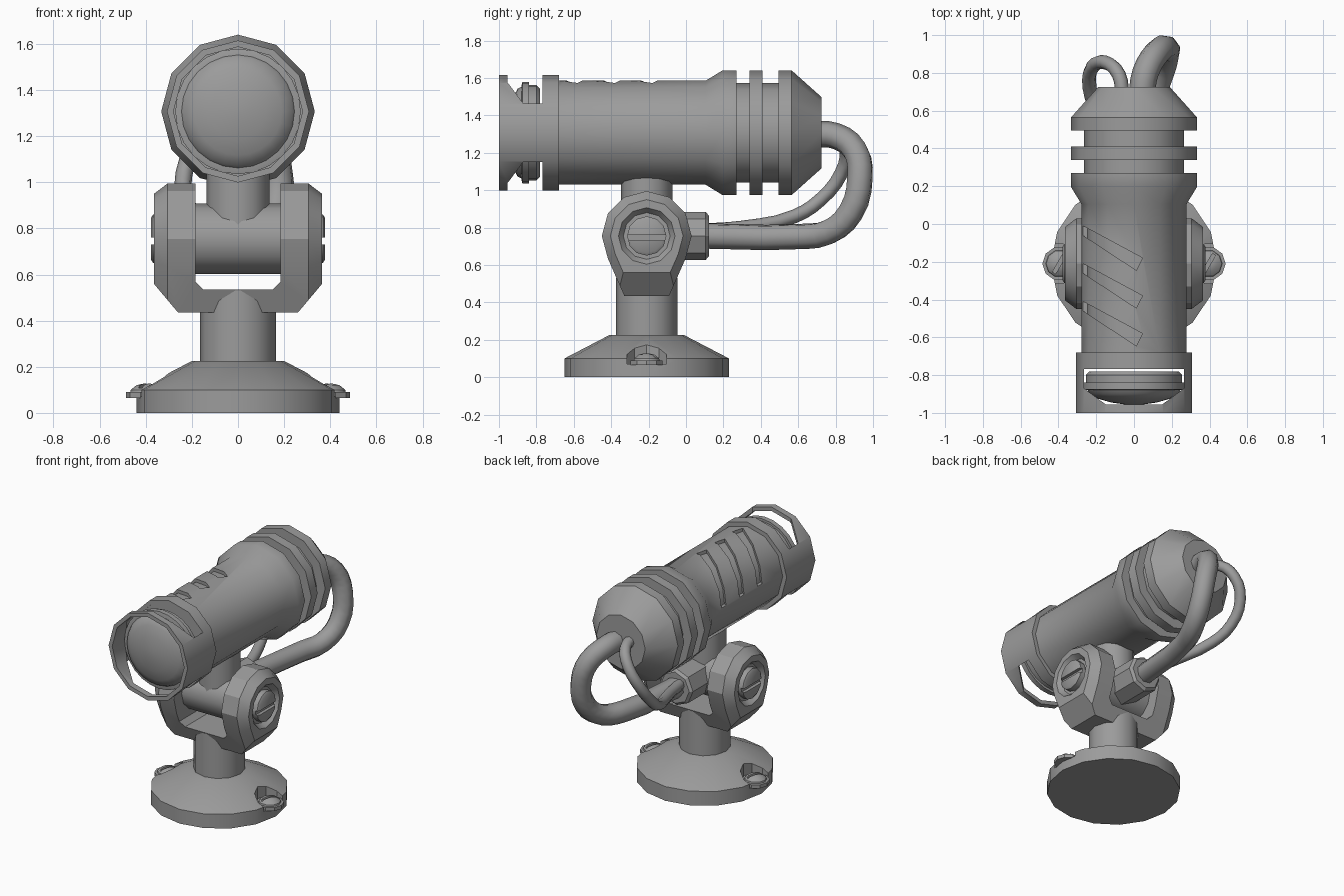
import bpy, bmesh
from math import cos, sin, pi, radians
from mathutils import Vector

if "Cube" in bpy.data.objects:
    bpy.data.objects.remove(bpy.data.objects["Cube"])

GREY = bpy.data.materials.new("grey_metal")
GREY.diffuse_color = (0.33, 0.33, 0.33, 1)
GREY.use_nodes = True
GREY.node_tree.nodes["Principled BSDF"].inputs["Base Color"].default_value = GREY.diffuse_color
PY, PZ = -0.21, 0.755      # pivot position
LZ = 1.307                 # lamp axis height


def loft(name, rings, smooth=35, closed=False):
    """Skin rings of points; cap the ends, or join last to first when closed."""
    bm = bmesh.new()
    vs = [[bm.verts.new(p) for p in ring] for ring in rings]
    n = len(vs[0])
    pairs = list(zip(vs, vs[1:])) + ([(vs[-1], vs[0])] if closed else [])
    for a, b in pairs:
        for i in range(n):
            j = (i + 1) % n
            bm.faces.new((a[i], a[j], b[j], b[i]))
    if not closed:
        bm.faces.new(vs[0])
        bm.faces.new(vs[-1])
    bmesh.ops.recalc_face_normals(bm, faces=bm.faces)
    me = bpy.data.meshes.new(name)
    bm.to_mesh(me)
    bm.free()
    me.materials.append(GREY)
    ob = bpy.data.objects.new(name, me)
    bpy.context.collection.objects.link(ob)
    shade(ob, smooth)
    return ob


def shade(ob, angle):
    bpy.ops.object.select_all(action='DESELECT')
    ob.select_set(True)
    bpy.context.view_layer.objects.active = ob
    if angle:
        bpy.ops.object.shade_smooth_by_angle(angle=radians(angle))


def lathe(name, axis, centre, profile, n=12, smooth=35, closed=False):
    """Revolve (radius, distance) pairs about an axis through centre."""
    c = Vector(centre)
    rings = []
    for r, h in profile:
        ring = []
        for i in range(n):
            u, v = r * cos(2 * pi * i / n), r * sin(2 * pi * i / n)
            ring.append(c + Vector({'X': (h, u, v), 'Y': (u, h, v), 'Z': (u, v, h)}[axis]))
        rings.append(ring)
    return loft(name, rings, smooth, closed)


def prism(name, pts, axis, lo, hi):
    put = {'Y': lambda a, b, h: (a, h, b), 'Z': lambda a, b, h: (a, b, h)}[axis]
    return loft(name, [[put(a, b, h) for a, b in pts] for h in (lo, hi)], 0)


def box(name, c, s):
    x, y, z = c
    a, b, h = (v / 2 for v in s)
    return prism(name, [(x - a, y - b), (x + a, y - b), (x + a, y + b), (x - a, y + b)], 'Z', z - h, z + h)


def boolean(ob, cutter, op='DIFFERENCE'):
    m = ob.modifiers.new("cut", 'BOOLEAN')
    m.object, m.operation, m.solver = cutter, op, 'EXACT'
    bpy.ops.object.select_all(action='DESELECT')
    bpy.context.view_layer.objects.active = ob
    ob.select_set(True)
    bpy.ops.object.modifier_apply(modifier=m.name)
    bpy.data.objects.remove(cutter)


def cable(name, pts, r):
    cu = bpy.data.curves.new(name, 'CURVE')
    cu.dimensions = '3D'
    cu.bevel_depth, cu.bevel_resolution, cu.resolution_u = r, 2, 3
    cu.use_fill_caps = True
    sp = cu.splines.new('BEZIER')
    sp.bezier_points.add(len(pts) - 1)
    for bp, p in zip(sp.bezier_points, pts):
        bp.co = p
        bp.handle_left_type = bp.handle_right_type = 'AUTO'
    cu.materials.append(GREY)
    ob = bpy.data.objects.new(name, cu)
    bpy.context.collection.objects.link(ob)
    shade(ob, 0)
    bpy.ops.object.convert(target='MESH')
    shade(bpy.context.object, 50)


# Base flange with recesses for the two mounting screws
base = lathe("base", 'Z', (0, PY, 0), [(0.44, 0), (0.44, 0.1), (0.2, 0.225)], 16, 30)
for s, side in ((-1, "left"), (1, "right")):
    boolean(base, lathe("recess", 'Z', (s * 0.41, PY, 0), [(0.11, 0.07), (0.11, 0.4)], 10, 0))
    lathe(side + "_screw_washer", 'Z', (s * 0.395, PY, 0), [(0.09, 0.065), (0.09, 0.09)], 10)
    head = lathe(side + "_screw_head", 'Z', (s * 0.395, PY, 0),
                 [(0.075, 0.08), (0.07, 0.1), (0.045, 0.12), (0.015, 0.127)], 10)
    slot = box("slot", (0, 0, 0.125), (0.2, 0.02, 0.035))
    slot.rotation_euler.z = radians(60)
    slot.location = (s * 0.395, PY, 0)
    boolean(head, slot)

# Post
lathe("post", 'Z', (0, PY, 0), [(0.165, 0.2), (0.165, 0.53)], 12)

# Yoke: side outline with bevelled flanks, intersected with a U-shaped front outline
outline = [(0.24 * cos(radians(a)), 0.24 * sin(radians(a))) for a in range(-30, 211, 30)]
outline += [(-0.12, -0.32), (0.12, -0.32)]
yoke = loft("yoke", [[(x, PY + k * y, PZ + k * z) for y, z in outline]
                     for x, k in ((-0.365, 0.81), (-0.305, 1), (0.305, 1), (0.365, 0.81))], 0)
half = [(0.15, 0.535), (0.185, 0.57), (0.185, 1.1), (0.4, 1.1), (0.4, 0.6), (0.365, 0.56),
        (0.26, 0.435), (0.16, 0.42)]
u_shape = half + [(-x, z) for x, z in reversed(half)]
boolean(yoke, prism("u_outline", u_shape, 'Y', -0.8, 0.4), 'INTERSECT')

# Pivot bolts sunk into the yoke
for s, side in ((-1, "left"), (1, "right")):
    boolean(yoke, lathe("bolt_recess", 'X', (0, PY, PZ), [(0.125, s * 0.33), (0.155, s * 0.37)], 12, 0))
    bolt = lathe(side + "_pivot_bolt", 'X', (0, PY, PZ),
                 [(0.105, s * 0.3), (0.105, s * 0.368), (0.09, s * 0.378)], 12)
    boolean(bolt, box("slot", (s * 0.38, PY, PZ - 0.01), (0.05, 0.4, 0.03)))
shade(yoke, 25)

# Pivot barrel, neck up to the lamp, and cable gland
lathe("pivot_barrel", 'X', (0, PY, PZ), [(0.153, -0.19), (0.153, 0.19)], 12)
lathe("neck", 'Z', (0, PY, 0), [(0.137, 0.78), (0.137, 1.1)], 12)
lathe("cable_gland", 'Y', (0, 0, 0.755), [(0.128, -0.2), (0.128, 0.105), (0.11, 0.122)], 8, 30)

# Lamp housing with cooling fins
body = lathe("lamp_housing", 'Y', (0, 0, LZ), [
    (0.308, -0.765), (0.308, -0.68), (0.278, -0.68), (0.278, 0.105), (0.333, 0.195),
    (0.333, 0.27), (0.265, 0.27), (0.265, 0.34), (0.333, 0.34), (0.333, 0.41), (0.265, 0.41),
    (0.265, 0.495), (0.333, 0.495), (0.333, 0.565), (0.19, 0.725)], 12, 0)

# Three slanted vents over a solid core
for i in range(3):
    d = -0.2 * i
    pts = [(-0.27, -0.01 + d), (0.045, -0.18 + d), (0.012, -0.245 + d), (-0.27, -0.06 + d)]
    boolean(body, prism("vent", pts, 'Z', LZ + 0.03, 1.8))
shade(body, 32)
lathe("housing_core", 'Y', (0, 0, LZ), [(0.255, -0.72), (0.255, 0.15)], 12)

# Hood ring with openings above and below
hood = lathe("hood", 'Y', (0, 0, LZ), [(0.308, -1), (0.308, -0.764), (0.28, -0.764), (0.28, -1)],
             12, 0, closed=True)
gap = [(0.265, -0.768), (0.265, -0.87), (0.15, -0.955)]
boolean(hood, prism("hood_opening", gap + [(-x, y) for x, y in reversed(gap)], 'Z', 0.8, 1.8))
shade(hood, 32)

# Lens with rim and shallow dome
lathe("lens_rim", 'Y', (0, 0, LZ), [(0.235, -0.78), (0.255, -0.80), (0.255, -0.84), (0.272, -0.84),
                                    (0.272, -0.875), (0.25, -0.88)], 24)
lathe("lens", 'Y', (0, 0, LZ), [(0.25, -0.87), (0.235, -0.9), (0.19, -0.925), (0.12, -0.945),
                                (0.05, -0.955), (0.01, -0.957)], 24, 60)

# Cables from the back of the lamp to the gland
cable("large_cable", [(0.04, 0.68, 1.3), (0.06, 0.8, 1.29), (0.12, 0.905, 1.21), (0.165, 0.93, 1.07),
                      (0.17, 0.88, 0.88), (0.13, 0.76, 0.775), (0.07, 0.6, 0.752), (0, 0.1, 0.755)], 0.07)
cable("small_cable", [(-0.06, 0.68, 1.33), (-0.08, 0.79, 1.31), (-0.15, 0.855, 1.22), (-0.22, 0.83, 1.09),
                      (-0.235, 0.72, 0.95), (-0.19, 0.58, 0.86), (-0.08, 0.3, 0.8), (-0.03, 0.1, 0.785)], 0.037)
